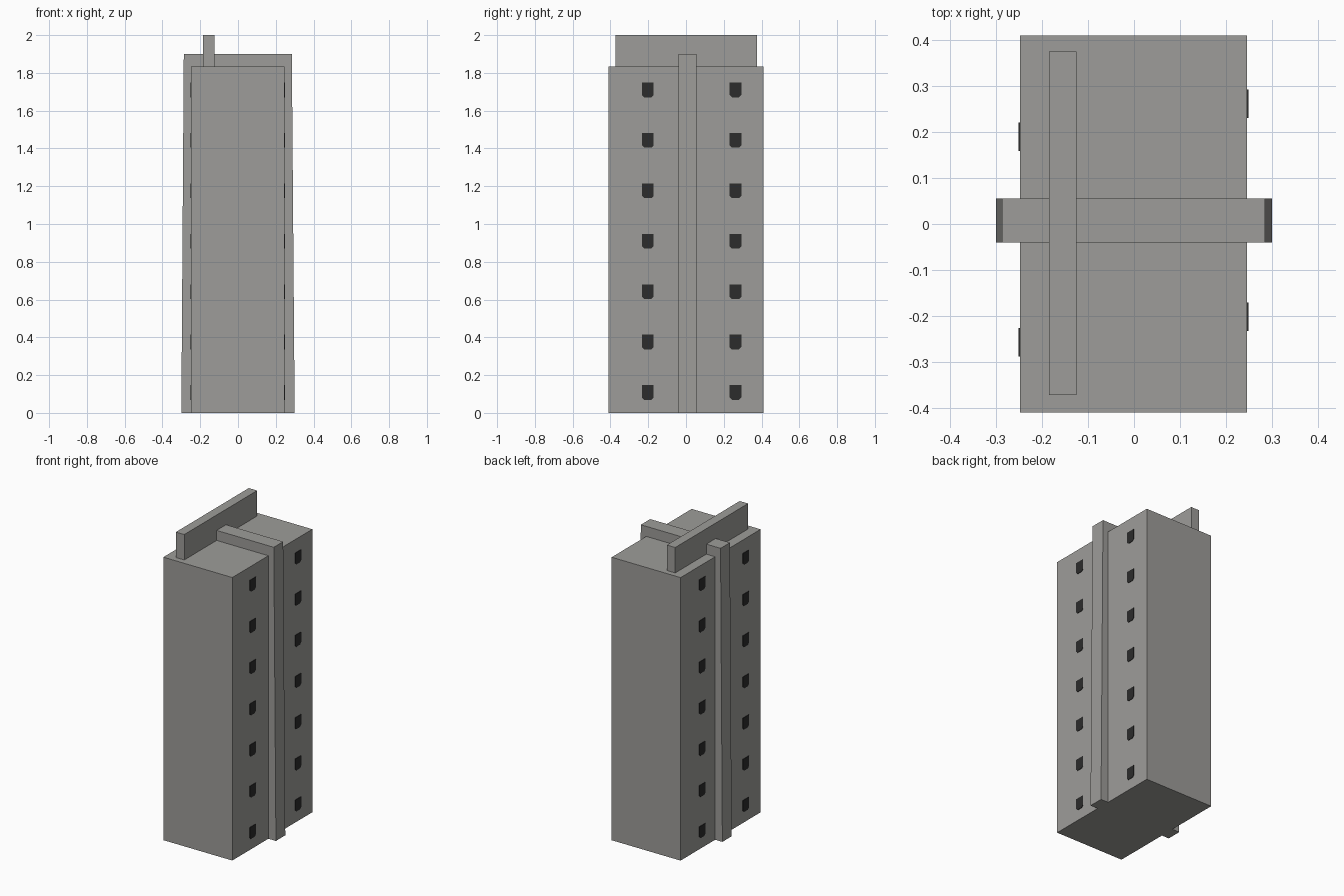
import bpy, bmesh

if "Cube" in bpy.data.objects:
    bpy.data.objects.remove(bpy.data.objects["Cube"])


def material(name, rgb):
    m = bpy.data.materials.new(name)
    m.diffuse_color = (*rgb, 1.0)
    m.use_nodes = True
    m.node_tree.nodes["Principled BSDF"].inputs["Base Color"].default_value = m.diffuse_color
    return m


stone = material("warm_grey_stone", (0.34, 0.335, 0.32))
dark = material("dark_window", (0.025, 0.025, 0.025))


def make_object(name, bm, mat):
    bmesh.ops.recalc_face_normals(bm, faces=bm.faces)
    mesh = bpy.data.meshes.new(name)
    bm.to_mesh(mesh)
    bm.free()
    mesh.materials.append(mat)
    obj = bpy.data.objects.new(name, mesh)
    bpy.context.collection.objects.link(obj)
    return obj


def extrude_outline(bm, points, offset):
    """Solid prism from a planar outline moved along an offset vector."""
    face = bm.faces.new([bm.verts.new(p) for p in points])
    moved = bmesh.ops.extrude_face_region(bm, geom=[face])["geom"]
    verts = [g for g in moved if isinstance(g, bmesh.types.BMVert)]
    bmesh.ops.translate(bm, verts=verts, vec=offset)


def box(name, x, y, z, mat):
    bm = bmesh.new()
    extrude_outline(bm, [(x[0], y[0], z[0]), (x[1], y[0], z[0]),
                         (x[1], y[1], z[0]), (x[0], y[1], z[0])],
                    (0, 0, z[1] - z[0]))
    return make_object(name, bm, mat)


# Main tower block and the thin wall standing on its roof
box("tower_body", (-0.248, 0.246), (-0.41, 0.41), (0, 1.835), stone)
box("roof_wall", (-0.185, -0.125), (-0.372, 0.375), (1.80, 2.0), stone)

# Tapered rib wrapping both long sides and crossing the roof
bm = bmesh.new()
extrude_outline(bm, [(-0.30, -0.04, 0), (0.30, -0.04, 0),
                     (0.285, -0.04, 1.90), (-0.287, -0.04, 1.90)],
                (0, 0.096, 0))
make_object("centre_rib", bm, stone)

# Small windows with clipped lower corners, two columns on each long side
W, H, C = 0.031, 0.039, 0.012
shape = [(-W, H), (-W, -H + C), (-W + C, -H), (W - C, -H), (W, -H + C), (W, H)]


def windows(name, face_x, direction, columns):
    bm = bmesh.new()
    for y in columns:
        for row in range(7):
            z = 0.108 + row * 0.267
            extrude_outline(bm, [(face_x - direction * 0.002, y + a, z + b)
                                 for a, b in shape], (direction * 0.005, 0, 0))
    make_object(name, bm, dark)


windows("right_windows", 0.246, 1, (-0.202, 0.262))
windows("left_windows", -0.248, -1, (0.19, -0.257))
